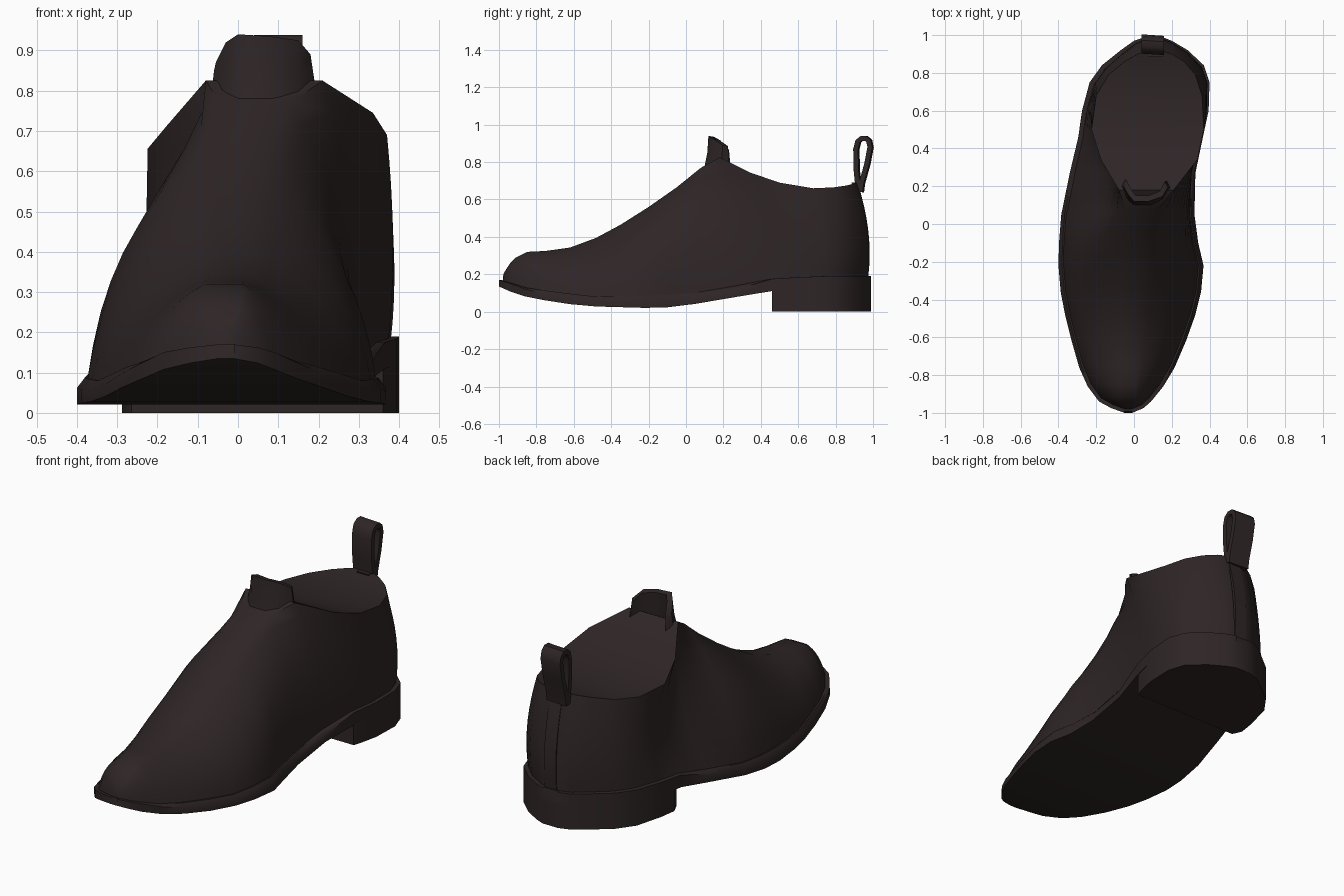
import bpy, bmesh, math

if "Cube" in bpy.data.objects:
    bpy.data.objects.remove(bpy.data.objects["Cube"])

leather = bpy.data.materials.new("dark_brown_leather")
leather.diffuse_color = (0.028, 0.019, 0.019, 1)
leather.use_nodes = True
leather.node_tree.nodes["Principled BSDF"].inputs["Base Color"].default_value = leather.diffuse_color

# sole outline: y, left x, right x
SOLE = [(-1, -.05, -.01), (-.975, -.12, .05), (-.94, -.185, .09), (-.86, -.245, .155),
        (-.76, -.29, .215), (-.62, -.33, .275), (-.48, -.365, .325), (-.36, -.388, .355),
        (-.22, -.40, .368), (-.10, -.397, .34), (.05, -.385, .32), (.27, -.34, .325),
        (.46, -.295, .365), (.60, -.275, .395), (.75, -.235, .40), (.84, -.17, .37),
        (.92, -.07, .285), (.97, 0, .20), (.99, .06, .15)]
# instep crest and ankle opening: y, left x, right x, left z, right z
TOP = [(-.965, -.045, -.015, .22, .22), (-.94, -.065, 0, .26, .26), (-.91, -.075, .01, .29, .29),
       (-.85, -.08, .01, .32, .32), (-.75, -.08, .015, .325, .325), (-.62, -.07, .025, .343, .343),
       (-.48, -.055, .035, .395, .395), (-.35, -.05, .045, .465, .465), (-.20, -.045, .06, .56, .56),
       (-.05, -.045, .08, .665, .665), (.08, -.045, .13, .77, .77), (.18, -.08, .21, .825, .825),
       (.34, -.175, .335, .715, .745), (.50, -.225, .37, .655, .69), (.68, -.20, .36, .65, .66),
       (.79, -.135, .325, .66, .665), (.86, -.05, .265, .675, .675), (.90, .02, .20, .685, .685),
       (.915, .07, .15, .69, .69)]
# sole underside and upper-edge heights along y
BOTTOM = [(-1, .135), (-.9, .09), (-.75, .06), (-.55, .03), (-.2, .02), (-.05, .025), (.45, .11), (1, .13)]
WELT = [(-1, .17), (-.85, .125), (-.5, .08), (-.1, .09), (.1, .105), (.45, .175), (.7, .19), (1, .19)]


def lerp(table, y):
    for (a, u), (b, v) in zip(table, table[1:]):
        if y <= b:
            return u + (v - u) * (y - a) / (b - a)
    return table[-1][1]


def smooth(a, b, y):
    t = min(1, max(0, (y - a) / (b - a)))
    return t * t * (3 - 2 * t)


def loft(name, rings, angle=40):
    """Skin a list of equal-length closed rings and cap both ends."""
    bm = bmesh.new()
    vs = [[bm.verts.new(p) for p in r] for r in rings]
    n = len(rings[0])
    for a, b in zip(vs, vs[1:]):
        for i in range(n):
            j = (i + 1) % n
            bm.faces.new((a[i], a[j], b[j], b[i]))
    bm.faces.new(vs[0])
    bm.faces.new(vs[-1])
    bmesh.ops.recalc_face_normals(bm, faces=bm.faces)
    me = bpy.data.meshes.new(name)
    bm.to_mesh(me)
    bm.free()
    ob = bpy.data.objects.new(name, me)
    bpy.context.collection.objects.link(ob)
    me.materials.append(leather)
    bpy.ops.object.select_all(action='DESELECT')
    ob.select_set(True)
    bpy.context.view_layer.objects.active = ob
    bpy.ops.object.shade_smooth_by_angle(angle=math.radians(angle))
    return ob


def bezier(p, c, q, n=9):
    out = []
    for i in range(n + 1):
        t = i / n
        out.append(tuple((1 - t) ** 2 * a + 2 * t * (1 - t) * b + t * t * d for a, b, d in zip(p, c, q)))
    return out


# sole with a sloping welt, and heel block
rings = []
for y, l, r in SOLE:
    low, high = lerp(BOTTOM, y), lerp(WELT, y)
    edge = high - .025 * smooth(-1, -.6, y) * (1 - smooth(.2, .46, y))
    i = (r - l) * .025
    rings.append([(l, y, low), (r, y, low), (r, y, edge), (r - i, y * .99, high),
                  (l + i, y * .99, high), (l, y, edge)])
loft("sole", rings)
heel_rows = [(.46, -.265, .36), (.51, -.288, .375)] + [r for r in SOLE if r[0] > .55]
loft("heel", [[(l, y, 0), (r, y, 0), (r, y, lerp(BOTTOM, y)), (l, y, lerp(BOTTOM, y))]
              for y, l, r in heel_rows])

# upper: each rib climbs from the sole to the instep or ankle opening
ribs = []
for (y, l, r), (yt, tl, tr, zl, zr) in zip(SOLE, TOP):
    mid, yb = (l + r) / 2, y * .98
    l, r = mid + (l - mid) * .935, mid + (r - mid) * .935
    zb = lerp(WELT, y) - .01
    k = smooth(-.1, .4, y)                       # 0 = forefoot, 1 = ankle
    fz = (.75 - .05 * smooth(-.85, -.3, y)) * (1 - k) + .45 * k
    yc = yb - .6 * k * (yt - yb)
    fx = .25 - .11 * smooth(-.8, -.3, y)
    cl = l + (fx * (1 - k) + 1.0 * k) * (tl - l)
    cr = r + fx * (1 - k) * (tr - r) + .025 * k
    left = bezier((l, yb, zb), (cl, yc, zb + fz * (zl - zb)), (tl, yt, zl))
    right = bezier((r, yb, zb), (cr, yc, zb + fz * (zr - zb)), (tr, yt, zr))
    ribs.append(left + right[::-1])
loft("upper", ribs)

# heel seam strip, following the last rib
strip = [(p[1], p[2]) for p in ribs[-1][:10]]
loft("back_strip", [[(.08, y - .03, z), (.08, y + .003, z), (.15, y + .003, z), (.15, y - .03, z)]
                    for y, z in strip])

# front tab: a curved plate rising from the instep
tab = [(-.07, .20, -.055, .20, .87), (-.045, .13, -.03, .155, .92), (.0, .095, .0, .12, .94),
       (.09, .095, .08, .12, .935), (.15, .125, .15, .145, .925), (.20, .19, .18, .195, .89)]
loft("front_tab", [[(x, y, .755), (x + (xt - x) * .7, y + (yt - y) * .75, .85), (xt, yt, zt),
                    (xt + (.06 - xt) * .15, yt + .03, zt - .005), (x + (.06 - x) * .15, y + .04, .755)]
                   for x, y, xt, yt, zt in tab], 50)

# pull loop at the back: a flat band bent into a loop
path = [(.925, .64), (.913, .76), (.911, .87), (.922, .912), (.94, .926), (.965, .926),
        (.98, .913), (.987, .88), (.97, .79), (.942, .69), (.935, .64)]
band = []
for i, (y, z) in enumerate(path):
    a, b = path[max(0, i - 1)], path[min(len(path) - 1, i + 1)]
    dy, dz = b[0] - a[0], b[1] - a[1]
    d = math.hypot(dy, dz)
    ny, nz = -dz / d * .013, dy / d * .013
    band.append([(.04, y + ny + .004, z + nz), (.16, y + ny - .004, z + nz),
                 (.16, y - ny - .004, z - nz), (.04, y - ny + .004, z - nz)])
loft("pull_loop", band)
